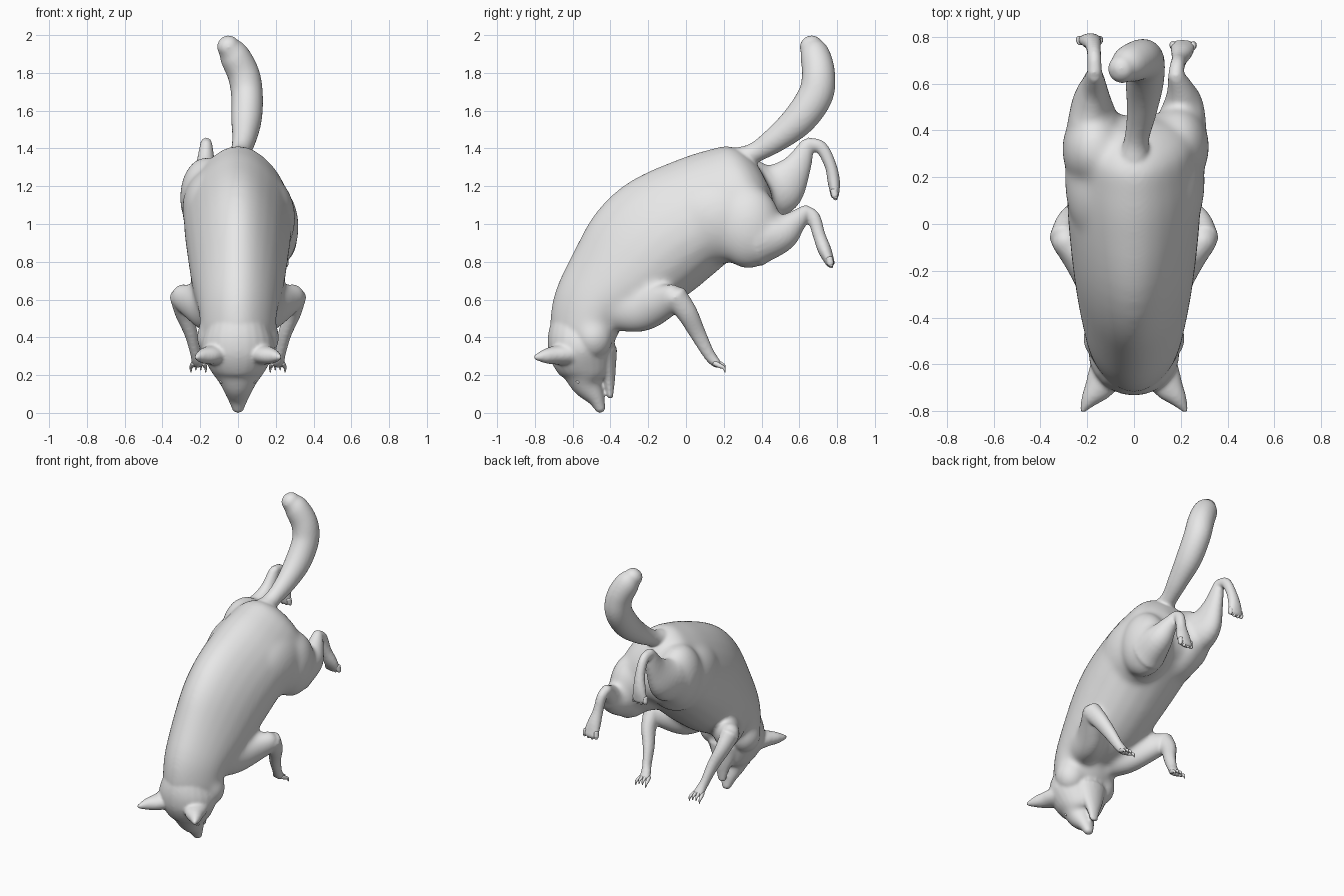
import bpy, bmesh, math
from mathutils import Vector, Matrix

if "Cube" in bpy.data.objects:
    bpy.data.objects.remove(bpy.data.objects["Cube"], do_unlink=True)

grey = bpy.data.materials.new("soft_grey")
grey.use_nodes = True
grey.diffuse_color = (0.8, 0.8, 0.8, 1)
grey.node_tree.nodes["Principled BSDF"].inputs["Base Color"].default_value = (0.8, 0.8, 0.8, 1)

SIDES, STEPS, CAP = 24, 5, 5


def spline(pts):
    """Smooth path through (x, y, z, side radius, depth radius) points."""
    p = [Vector(q) for q in pts]
    p = [2 * p[0] - p[1]] + p + [2 * p[-1] - p[-2]]
    out = []
    for a, b, c, d in zip(p, p[1:], p[2:], p[3:]):
        for i in range(STEPS):
            t = i / STEPS
            out.append(0.5 * (2 * b + (c - a) * t + (2 * a - 5 * b + 4 * c - d) * t * t
                              + (3 * b - a - 3 * c + d) * t ** 3))
    return out + [p[-2]]


def loft(bm, pts, start=0.5, end=0.8, pear=0):
    """Tube with rounded ends; start and end scale the caps, pear widens one side."""
    path = spline(pts)
    centres = [Vector(q[:3]) for q in path]
    n = len(path)
    sections = []
    for i, q in enumerate(path):
        tan = (centres[min(i + 1, n - 1)] - centres[max(i - 1, 0)]).normalized()
        sections.append((centres[i], tan, q[3], q[4]))

    def cap(sec, length, sign):
        c, tan, w, d = sec
        r = []
        for k in range(1, CAP):
            a = k / CAP * math.pi / 2
            off = tan * sign * length * min(w, d) * math.sin(a)
            r.append((c + off, tan, w * math.cos(a), d * math.cos(a)))
        return r

    sections = cap(sections[0], start, -1)[::-1] + sections + cap(sections[-1], end, 1)
    rings = []
    for c, tan, w, d in sections:
        side = (Vector((1, 0, 0)) - tan * tan.x).normalized()
        depth = tan.cross(side)
        angles = [2 * math.pi * k / SIDES for k in range(SIDES)]
        rings.append([bm.verts.new(c + side * w * math.cos(a) * (1 + pear * math.sin(a))
                                   + depth * d * math.sin(a)) for a in angles])
    for r, s in zip(rings, rings[1:]):
        for k in range(SIDES):
            j = (k + 1) % SIDES
            bm.faces.new((r[k], r[j], s[j], s[k]))
    bm.faces.new(rings[0][::-1])
    bm.faces.new(rings[-1])


def ball(bm, centre, radii):
    bmesh.ops.create_uvsphere(bm, u_segments=32, v_segments=20, radius=1,
                              matrix=Matrix.Translation(centre) @ Matrix.Diagonal((*radii, 1)))


def mirror(pts, s):
    return [(q[0] * s, *q[1:]) for q in pts]


def finish(bm, name, voxel=None, relaxing=0):
    bmesh.ops.recalc_face_normals(bm, faces=bm.faces)
    for f in bm.faces:
        f.smooth = True
    mesh = bpy.data.meshes.new(name)
    bm.to_mesh(mesh)
    bm.free()
    mesh.materials.append(grey)
    ob = bpy.data.objects.new(name, mesh)
    bpy.context.collection.objects.link(ob)
    if voxel:
        fuse = ob.modifiers.new("fuse", 'REMESH')
        fuse.mode = 'VOXEL'
        fuse.voxel_size = voxel
        fuse.use_smooth_shade = True
        relax = ob.modifiers.new("relax", 'SMOOTH')
        relax.factor = 0.5
        relax.iterations = relaxing
    return ob


# Trunk: torso, flanks, thighs and shoulders melted together
trunk = bmesh.new()
loft(trunk, [(0, -.55, .43, .19, .18), (0, -.49, .59, .208, .215), (0, -.32, .76, .242, .305),
             (0, -.14, .93, .265, .335), (0, .1, 1.08, .28, .3), (0, .28, 1.175, .258, .26)],
     end=0.62, pear=0.25)
hips = {1: ((.187, .33, .985), (.135, .175, .222)), -1: ((-.168, .32, 1.14), (.14, .175, .215))}
flanks = {1: ((.125, .18, 1.03), (.178, .3, .24)), -1: ((-.12, .19, 1.08), (.176, .3, .22))}
shanks = {
    1: [(.195, .38, .93, .12, .155), (.21, .5, .95, .09, .102),
        (.2, .57, 1.005, .06, .066), (.18, .632, 1.065, .036, .037)],
    -1: [(-.17, .4, 1.16, .125, .155), (-.18, .5, 1.2, .09, .14),
         (-.172, .585, 1.3, .055, .08), (-.168, .642, 1.42, .033, .039)]}
upper_arm = [(.1, -.38, .59, .11, .155), (.158, -.24, .555, .096, .13),
             (.24, -.125, .585, .078, .098), (.3, -.06, .615, .066, .075)]
for s in (1, -1):
    ball(trunk, *hips[s])
    ball(trunk, *flanks[s])
    loft(trunk, shanks[s][:3])
    loft(trunk, mirror(upper_arm, s))
    # Cheek ruff
    ball(trunk, (.115 * s, -.49, .4), (.105, .105, .12))
melted = finish(trunk, "trunk", 0.012, 35)

# Body: the melted trunk with the finer parts fused on
body = bmesh.new()
body.from_object(melted, bpy.context.evaluated_depsgraph_get())
bpy.data.objects.remove(melted, do_unlink=True)

# Head and muzzle, pointing down
loft(body, [(0, -.54, .5, .14, .155), (0, -.552, .43, .172, .172), (0, -.555, .37, .192, .178),
            (0, -.548, .31, .188, .172), (0, -.53, .22, .142, .138), (0, -.52, .15, .092, .085),
            (0, -.478, .08, .057, .048), (0, -.456, .03, .035, .03)], end=1.05)
# Lower jaw
loft(body, [(0, -.44, .32, .115, .078), (0, -.415, .22, .075, .044),
            (0, -.406, .15, .046, .028), (0, -.401, .085, .028, .015)])

# Tail
loft(body, [(0, .27, 1.34, .07, .065), (.012, .365, 1.378, .053, .054),
            (.033, .48, 1.452, .064, .07), (.045, .6, 1.555, .081, .088),
            (.048, .685, 1.68, .084, .093), (.03, .702, 1.79, .085, .088),
            (-.018, .685, 1.89, .08, .08), (-.052, .663, 1.94, .06, .062)], end=0.95)

# Lower front and hind legs, the right hind one kicked higher
forearm = [(.302, -.06, .618, .06, .066), (.288, .005, .53, .046, .056),
           (.25, .06, .425, .036, .044), (.228, .11, .33, .029, .034),
           (.215, .14, .285, .034, .03), (.21, .165, .26, .036, .024)]
feet = {
    1: [(.178, .625, 1.07, .034, .034), (.185, .675, 1.035, .032, .036),
        (.195, .705, .94, .034, .034), (.205, .735, .86, .048, .036),
        (.21, .765, .79, .056, .024)],
    -1: [(-.168, .642, 1.425, .032, .034), (-.17, .715, 1.405, .03, .035),
         (-.175, .765, 1.31, .034, .032), (-.185, .783, 1.22, .046, .033),
         (-.19, .788, 1.15, .056, .022)]}
ear = [(.11, -.62, .31, .08, .06), (.145, -.69, .306, .066, .05),
       (.187, -.745, .3, .04, .038), (.22, -.797, .294, .013, .015)]
for s in (1, -1):
    loft(body, shanks[s])
    loft(body, feet[s])
    loft(body, mirror(forearm, s))
    loft(body, mirror(ear, s))
finish(body, "body", 0.009, 8)

for s, side in ((1, "left"), (-1, "right")):
    # Eye: shallow lens on the side of the face
    bm = bmesh.new()
    ball(bm, (.085 * s, -.57, .165), (.012, .014, .01))
    finish(bm, side + "_eye")

    # Front toes with hooked claws
    bm = bmesh.new()
    for k in (-1.5, -.5, .5, 1.5):
        x, lift = .21 + k * .017, .012 * (1 - abs(k))
        loft(bm, mirror([(x, .15, .27 + lift, .013, .014), (x + k * .006, .18, .255 + lift, .011, .012),
                         (x + k * .009, .2, .245 + lift, .008, .008),
                         (x + k * .009, .207, .222 + lift, .003, .003)], s))
    finish(bm, side + "_front_toes")

    # Hind toes
    bm = bmesh.new()
    fx, fy, fz = feet[s][-1][:3]
    for k in (-1.5, -.5, .5, 1.5):
        x = fx + k * .027
        loft(bm, [(x, fy - .006, fz + .03, .014, .018), (x + k * .002, fy, fz, .015, .017),
                  (x + k * .003, fy + .004, fz - .02 + abs(k) * .006, .009, .01)])
    finish(bm, side + "_hind_toes")
